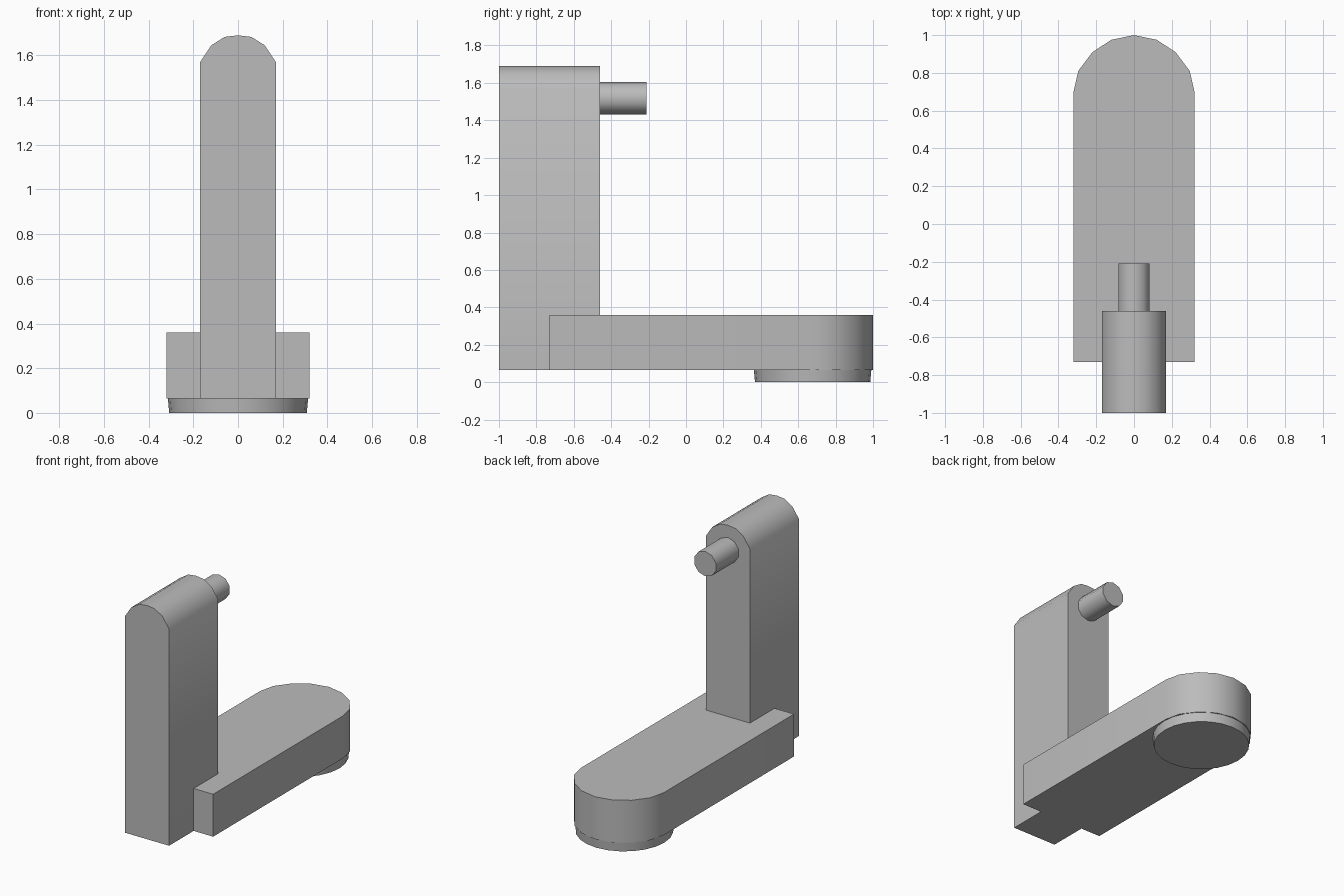
import bpy
import bmesh
import math
from mathutils import Matrix, Vector

cube = bpy.data.objects.get("Cube")
if cube:
    bpy.data.objects.remove(cube, do_unlink=True)

# One plain grey for the whole handle
grey = bpy.data.materials.new("plain_grey")
grey.use_nodes = True
colour = (0.5, 0.5, 0.5, 1)
grey.diffuse_color = colour
grey.node_tree.nodes["Principled BSDF"].inputs["Base Color"].default_value = colour


def finish(name, bm):
    bmesh.ops.recalc_face_normals(bm, faces=bm.faces)
    mesh = bpy.data.meshes.new(name)
    bm.to_mesh(mesh)
    bm.free()
    mesh.materials.append(grey)
    obj = bpy.data.objects.new(name, mesh)
    bpy.context.collection.objects.link(obj)
    bpy.ops.object.select_all(action='DESELECT')
    obj.select_set(True)
    bpy.context.view_layer.objects.active = obj
    bpy.ops.object.shade_smooth_by_angle(angle=math.radians(38))
    return obj


def mirrored(half):
    """Complete a right-hand outline that ends on the centre line."""
    return half + [(-x, v) for x, v in reversed(half) if x > 0]


def extrude_outline(name, outline, place, depth):
    bm = bmesh.new()
    face = bm.faces.new([bm.verts.new(place(u, v)) for u, v in outline])
    result = bmesh.ops.extrude_face_region(bm, geom=[face])
    moved = [g for g in result["geom"] if isinstance(g, bmesh.types.BMVert)]
    bmesh.ops.translate(bm, verts=moved, vec=Vector(depth))
    return finish(name, bm)


def cylinder(name, sides, r1, r2, length, matrix):
    bm = bmesh.new()
    bmesh.ops.create_cone(bm, cap_ends=True, segments=sides, radius1=r1,
                          radius2=r2, depth=length, matrix=matrix)
    return finish(name, bm)


# Flat arm with a rounded back end and a notch that takes the post
arm = [(0.17, -0.46), (0.17, -0.73), (0.32, -0.73), (0.32, 0.70),
       (0.295, 0.81), (0.22, 0.91), (0.12, 0.975), (0, 1)]
extrude_outline("arm", mirrored(arm), lambda x, y: (x, y, 0.065), (0, 0, 0.295))

# Upright post with a rounded top
post = [(0.17, 0.065), (0.17, 1.57), (0.12, 1.645), (0.06, 1.683), (0, 1.69)]
extrude_outline("post", mirrored(post), lambda x, z: (x, -1, z), (0, 0.54, 0))

# Round foot under the back end
cylinder("foot_disc", 24, 0.308, 0.314, 0.065, Matrix.Translation((0, 0.677, 0.0325)))

# Peg sticking out of the back of the post
cylinder("peg", 10, 0.087, 0.087, 0.25,
         Matrix.Translation((0, -0.335, 1.518)) @ Matrix.Rotation(math.radians(90), 4, 'X'))
